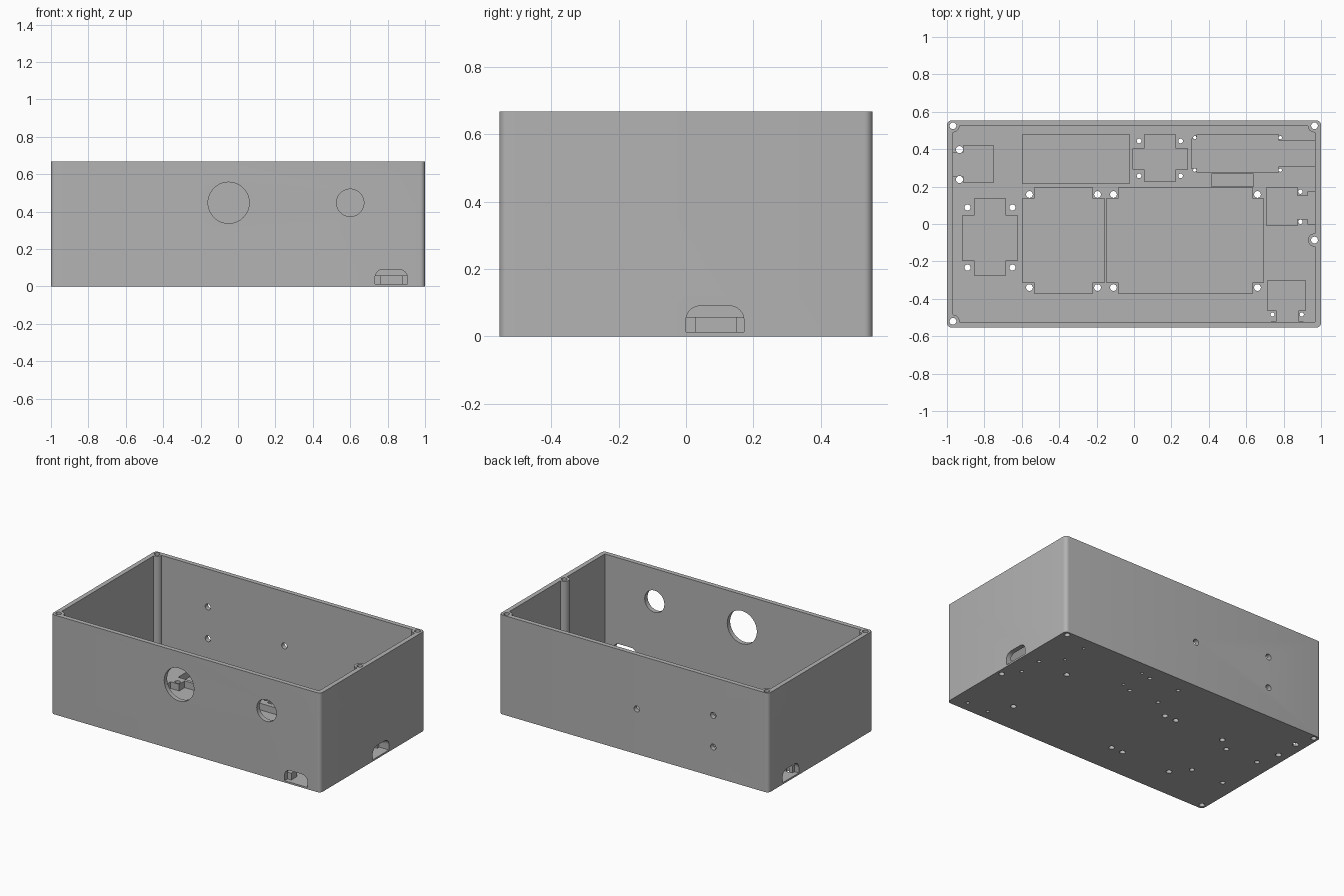
import bpy, bmesh, math
from mathutils import Matrix

if "Cube" in bpy.data.objects:
    bpy.data.objects.remove(bpy.data.objects["Cube"])

W, D, H = 1.0, 0.554, 0.667      # half width, half depth, height
WALL, FLOOR, POCKET = 0.031, 0.057, 0.012

grey = bpy.data.materials.new("plain grey")
grey.diffuse_color = (0.45, 0.45, 0.45, 1)
grey.use_nodes = True
grey.node_tree.nodes["Principled BSDF"].inputs["Base Color"].default_value = grey.diffuse_color


def finish(bm, name):
    bmesh.ops.recalc_face_normals(bm, faces=bm.faces[:])
    me = bpy.data.meshes.new(name)
    bm.to_mesh(me)
    bm.free()
    ob = bpy.data.objects.new(name, me)
    bpy.context.collection.objects.link(ob)
    me.materials.append(grey)
    return ob


def box(name, x0, x1, y0, y1, z0, z1, round_edges=0):
    bm = bmesh.new()
    bmesh.ops.create_cube(bm, size=1)
    for v in bm.verts:
        v.co = (x1 if v.co.x > 0 else x0, y1 if v.co.y > 0 else y0, z1 if v.co.z > 0 else z0)
    if round_edges:
        up = [e for e in bm.edges if abs(e.verts[0].co.z - e.verts[1].co.z) > 0.01]
        bmesh.ops.bevel(bm, geom=up, offset=round_edges, segments=6, profile=0.5, affect='EDGES')
    return finish(bm, name)


def rod(name, center, r, length, axis='Z', sides=32):
    bm = bmesh.new()
    m = Matrix.Translation(center)
    if axis == 'Y':
        m = m @ Matrix.Rotation(math.pi / 2, 4, 'X')
    bmesh.ops.create_cone(bm, cap_ends=True, segments=sides, radius1=r, radius2=r,
                          depth=length, matrix=m)
    return finish(bm, name)


def port(along, center, d0, d1):
    """Connector slot with rounded upper corners, cut through a wall."""
    hw, top, r = 0.086, 0.09, 0.042
    pts = [(-hw, POCKET), (hw, POCKET)]
    for k in range(9):
        a = math.pi / 2 * k / 8
        pts.append((hw - r + r * math.cos(a), top - r + r * math.sin(a)))
    for k in range(9):
        a = math.pi / 2 * (1 + k / 8)
        pts.append((-hw + r + r * math.cos(a), top - r + r * math.sin(a)))
    bm = bmesh.new()
    rings = []
    for d in (d0, d1):
        rings.append([bm.verts.new((d, center + u, z) if along == 'X' else (center + u, d, z))
                      for u, z in pts])
    bm.faces.new(rings[0])
    bm.faces.new(rings[1][::-1])
    n = len(pts)
    for i in range(n):
        j = (i + 1) % n
        bm.faces.new((rings[0][i], rings[1][i], rings[1][j], rings[0][j]))
    return finish(bm, "port_cutter")


def cut(target, cutter):
    mod = target.modifiers.new("cut", 'BOOLEAN')
    mod.operation, mod.solver, mod.object = 'DIFFERENCE', 'EXACT', cutter
    bpy.context.view_layer.objects.active = target
    bpy.ops.object.modifier_apply(modifier=mod.name)
    bpy.data.objects.remove(cutter)


# outer shell, hollowed by a cavity that leaves the screw posts standing
case = box("enclosure_base", -W, W, -D, D, 0, H, 0.025)
cavity = box("cavity", -W + WALL, W - WALL, -D + WALL, D - WALL, FLOOR, H + 0.1)
posts = [(-0.968, 0.525), (0.965, 0.525), (-0.968, -0.52), (0.965, -0.086)]
for x, y in posts:
    cut(cavity, rod("post", (x, y, 0.4), 0.035, 1.2))
cut(case, cavity)

# floor pockets, each a union of rectangles that leaves mounting pads
pockets = [
    (-0.912, -0.75, 0.222, 0.42), (-0.98, -0.90, 0.254, 0.382),
    (-0.596, -0.024, 0.216, 0.478),
    (-0.005, 0.286, 0.291, 0.404), (0.056, 0.222, 0.227, 0.478),
    (0.336, 0.773, 0.275, 0.478), (0.307, 0.76, 0.298, 0.455), (0.75, 0.968, 0.307, 0.446),
    (0.414, 0.639, 0.2, 0.268),
    (-0.532, -0.222, -0.372, 0.195), (-0.596, -0.158, -0.313, 0.136),
    (-0.083, 0.634, -0.372, 0.195), (-0.147, 0.693, -0.313, 0.136),
    (-0.853, -0.687, -0.275, 0.136), (-0.917, -0.623, -0.195, 0.045),
    (0.709, 0.874, -0.008, 0.195), (0.86, 0.94, 0.028, 0.15),
    (0.714, 0.917, -0.463, -0.302), (0.762, 0.88, -0.53, -0.45),
]
for x0, x1, y0, y1 in pockets:
    cut(case, box("pocket", x0, x1, y0, y1, POCKET, 0.08))

# connector ports in the right, left and front walls
cut(case, port('X', 0.086, 0.928, 1.1))
cut(case, port('X', 0.318, -1.1, -0.968))
cut(case, port('Y', 0.819, -0.7, -0.522))

# round openings in the front wall and screw holes in the back wall
for x, z, r in ((-0.05, 0.447, 0.11), (0.6, 0.447, 0.073)):
    cut(case, rod("front_opening", (x, -D, z), r, 0.2, 'Y', 64))
for x, z in ((-0.022, 0.303), (-0.59, 0.412), (-0.59, 0.199)):
    cut(case, rod("back_hole", (x, D, z), 0.02, 0.2, 'Y'))

# post holes run the full height
for x, y in posts:
    cut(case, rod("post_hole", (x, y, 0.35), 0.018, 1.2))

# mounting holes through the floor: x positions, y positions, radius
grids = [
    ((-0.933,), (0.238, 0.398), 0.019),
    ((-0.559, -0.195, -0.11, 0.66), (-0.34, 0.158), 0.018),
    ((-0.89, -0.65), (-0.233, 0.088), 0.016),
    ((0.027, 0.249), (0.257, 0.444), 0.0125),
    ((0.325, 0.782), (0.288, 0.462), 0.009),
    ((0.89,), (0.012, 0.173), 0.012),
    ((0.74, 0.897), (-0.484,), 0.011),
]
for xs, ys, r in grids:
    for x in xs:
        for y in ys:
            cut(case, rod("floor_hole", (x, y, 0), r, 0.2, 'Z', 24))

bpy.ops.object.select_all(action='DESELECT')
case.select_set(True)
bpy.context.view_layer.objects.active = case
bpy.ops.object.shade_smooth_by_angle(angle=math.radians(30))
